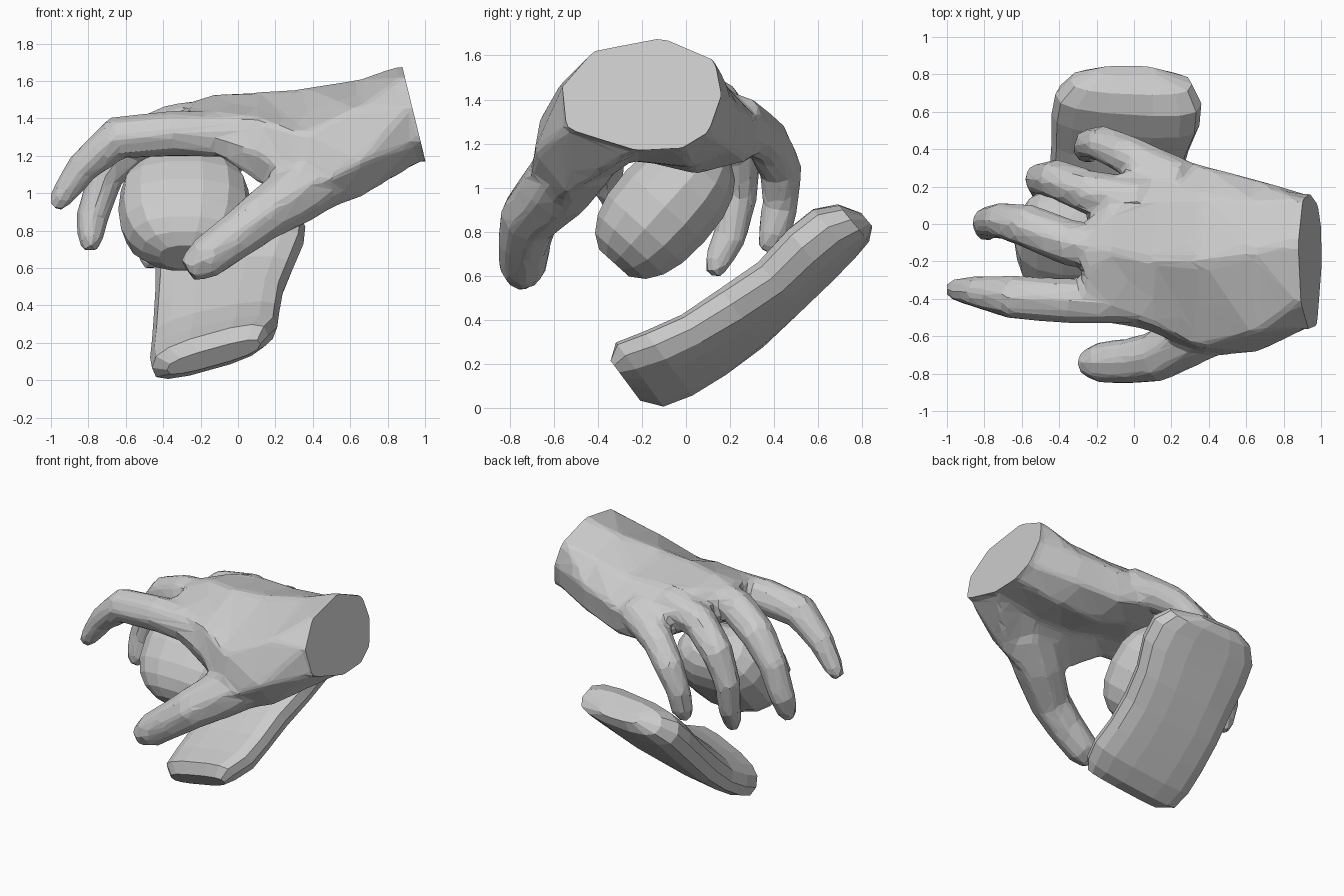
import bpy, bmesh, math
from mathutils import Vector, Matrix

if "Cube" in bpy.data.objects:
    bpy.data.objects.remove(bpy.data.objects["Cube"])


def loft(bm, rings):
    """Skin a list of equal-length point rings and cap both ends."""
    rows = [[bm.verts.new(p) for p in r] for r in rings]
    n = len(rows[0])
    for a, b in zip(rows, rows[1:]):
        for i in range(n):
            j = (i + 1) % n
            bm.faces.new((a[i], a[j], b[j], b[i]))
    bm.faces.new(rows[0])
    bm.faces.new(rows[-1])


def tube(bm, path, sides=8):
    """Round limb through (x, y, z, radius) points."""
    pts = [Vector(p[:3]) for p in path]
    rings = []
    for i, p in enumerate(pts):
        t = (pts[min(i + 1, len(pts) - 1)] - pts[max(i - 1, 0)]).normalized()
        u = t.cross(Vector((0, 1, 0))).normalized()
        v = t.cross(u)
        r = path[i][3]
        rings.append([p + r * (math.cos(a) * u + math.sin(a) * v)
                      for a in [2 * math.pi * k / sides for k in range(sides)]])
    loft(bm, rings)


def squared(a, e):
    """Point on a superellipse of exponent e."""
    c, s = math.cos(a), math.sin(a)
    return (math.copysign(abs(c) ** e, c), math.copysign(abs(s) ** e, s))


def finish(bm, name):
    bmesh.ops.recalc_face_normals(bm, faces=bm.faces)
    me = bpy.data.meshes.new(name)
    bm.to_mesh(me)
    bm.free()
    ob = bpy.data.objects.new(name, me)
    bpy.context.collection.objects.link(ob)
    return ob


# --- hand: arched palm sections (y, z) from wrist to knuckles
wrist = [(-.54, 1.27), (-.56, 1.46), (-.42, 1.62), (-.11, 1.68), (.13, 1.58),
         (.16, 1.42), (.10, 1.25), (-.02, 1.18), (-.22, 1.17)]
palm = [
    (.65, [(-.54, .97), (-.69, 1.16), (-.58, 1.46), (-.15, 1.61), (.12, 1.52),
           (.24, 1.37), (.21, 1.18), (.03, 1.09), (-.25, 1.12)]),
    (.35, [(-.58, .86), (-.71, 1.0), (-.66, 1.32), (-.2, 1.56), (.15, 1.48),
           (.32, 1.32), (.28, 1.12), (.05, 1.06), (-.28, 1.14)]),
    (.10, [(-.5, 1.06), (-.58, 1.22), (-.54, 1.4), (-.2, 1.54), (.15, 1.49),
           (.36, 1.31), (.34, 1.15), (.08, 1.13), (-.25, 1.19)]),
    (-.12, [(-.49, 1.2), (-.53, 1.3), (-.46, 1.43), (-.15, 1.53), (.08, 1.49),
            (.25, 1.4), (.2, 1.24), (.02, 1.2), (-.25, 1.21)]),
    (-.27, [(-.47, 1.22), (-.5, 1.3), (-.44, 1.42), (-.24, 1.47), (-.12, 1.48),
            (-.03, 1.42), (-.03, 1.28), (-.1, 1.24), (-.25, 1.23)]),
]
index = [(.05, -.42, 1.31, .12), (-.35, -.41, 1.32, .125), (-.65, -.39, 1.295, .12),
         (-.83, -.365, 1.14, .09), (-.95, -.35, .97, .065), (-.98, -.35, .92, .04)]
middle = [(.05, -.17, 1.4, .13), (-.35, -.1, 1.355, .125), (-.57, -.01, 1.26, .12),
          (-.71, .02, 1.09, .1), (-.78, .01, .87, .09), (-.79, -.03, .75, .07),
          (-.79, -.04, .69, .04)]
ring = [(.05, .12, 1.38, .13), (-.24, .17, 1.32, .12), (-.42, .24, 1.18, .11),
        (-.5, .24, .98, .09), (-.49, .2, .78, .08), (-.47, .14, .66, .065),
        (-.46, .12, .6, .04)]
little = [(.25, .22, 1.31, .13), (-.04, .37, 1.21, .11), (-.17, .43, 1.08, .1),
          (-.24, .43, .93, .085), (-.25, .4, .79, .08), (-.25, .36, .71, .045)]
thumb = [(.55, -.46, 1.15, .17), (.33, -.58, 1.01, .17), (.12, -.71, .87, .14),
         (-.04, -.735, .75, .125), (-.18, -.74, .645, .115), (-.27, -.745, .585, .07)]

hand_bm = bmesh.new()
lean = .245
sections = [[(.96 + (1.67 - z) * lean, y, z) for y, z in wrist],
            [(.86 + (1.67 - z) * lean, y, z) for y, z in wrist]]
sections += [[(x, y, z) for y, z in sec] for x, sec in palm]
loft(hand_bm, sections)
for digit in (index, middle, ring, little, thumb):
    tube(hand_bm, digit)
rough = finish(hand_bm, "hand_rough")

# blend palm and digits into one low-poly skin
m = rough.modifiers.new("fuse", 'REMESH')
m.mode, m.voxel_size = 'VOXEL', .02
m = rough.modifiers.new("soften", 'SMOOTH')
m.factor, m.iterations = .5, 10
m = rough.modifiers.new("facet", 'DECIMATE')
m.ratio = .05
bpy.context.view_layer.update()
fused = bpy.data.meshes.new_from_object(
    rough.evaluated_get(bpy.context.evaluated_depsgraph_get()))
bm = bmesh.new()
bm.from_mesh(fused)
bpy.data.objects.remove(rough)

# clean slanted cut at the wrist
bmesh.ops.bisect_plane(bm, geom=bm.verts[:] + bm.edges[:] + bm.faces[:],
                       plane_co=(.88, 0, 1.67), plane_no=(1, 0, lean),
                       clear_outer=True)
bmesh.ops.holes_fill(bm, edges=[e for e in bm.edges if e.is_boundary], sides=0)
bmesh.ops.join_triangles(bm, faces=[f for f in bm.faces if len(f.verts) == 3],
                         angle_face_threshold=.3, angle_shape_threshold=.7)
hand = finish(bm, "hand")
for p in hand.data.polygons:
    p.use_smooth = False

# --- rounded stone held under the palm
bm = bmesh.new()
rings = []
for k in range(1, 10):
    c, s = squared(math.pi * k / 10, .82)
    rings.append([Vector((.355 * s * a, -.36 * c, .245 * s * b))
                  for a, b in [squared(2 * math.pi * i / 14, .85) for i in range(14)]])
loft(bm, rings)
bmesh.ops.transform(bm, verts=bm.verts, matrix=Matrix.Translation((-.285, -.095, .915))
                    @ Matrix.Rotation(math.radians(48), 4, 'X'))
finish(bm, "held_stone")

# --- sloping, twisted slab:
# (centre y, centre z, half thickness, tilt, x min, x max)
stations = [(-.275, .165, .055, .08, -.38, .12), (-.21, .19, .115, .1, -.46, .16),
            (-.08, .235, .12, .095, -.47, .21), (.08, .31, .115, .085, -.46, .22),
            (.25, .42, .125, .07, -.45, .24), (.42, .55, .13, .05, -.44, .29),
            (.56, .69, .14, .05, -.44, .35), (.67, .79, .135, .04, -.42, .36),
            (.76, .84, .105, .02, -.34, .31), (.82, .855, .04, 0, -.2, .12)]
bm = bmesh.new()
rings = []
for y, z, h, tilt, x0, x1 in stations:
    section = []
    for i in range(14):
        a, b = squared(2 * math.pi * i / 14, .7)
        d = b * h + a * tilt
        section.append(((x0 + x1) / 2 + a * (x1 - x0) / 2, y - d * .64, z + d * .77))
    rings.append(section)
loft(bm, rings)
slab = finish(bm, "slab")
low = min(v.co.z for v in slab.data.vertices)
for v in slab.data.vertices:
    v.co.z -= low * max(0, 1 - v.co.z / .5)
